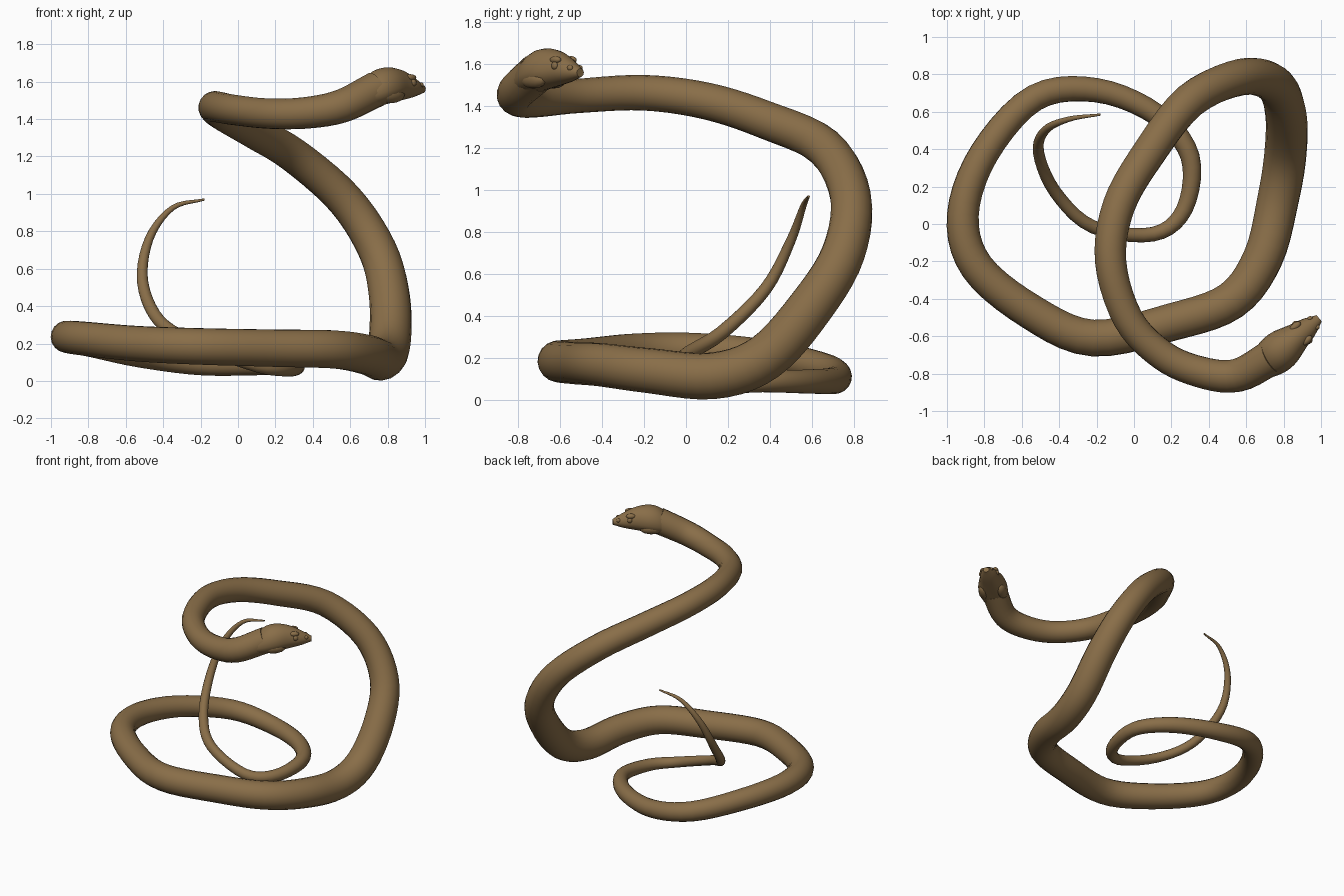
import bpy, bmesh, math
from mathutils import Vector, Matrix

if "Cube" in bpy.data.objects:
    bpy.data.objects.remove(bpy.data.objects["Cube"])

skin = bpy.data.materials.new("brown_skin")
skin.diffuse_color = (0.25, 0.155, 0.065, 1)
skin.use_nodes = True
skin.node_tree.nodes["Principled BSDF"].inputs["Base Color"].default_value = skin.diffuse_color

# Spine from behind the skull to the tail tip
SPINE = [
    (.74, -.71, 1.56), (.55, -.81, 1.468), (.35, -.79, 1.432), (.15, -.70, 1.43), (-.03, -.51, 1.45),
    (-.125, -.2, 1.465), (-.08, .10, 1.425), (.08, .38, 1.335), (.30, .66, 1.205), (.57, .785, .97),
    (.745, .75, .70), (.81, .60, .45), (.81, .38, .205), (.77, .13, .115), (.69, -.18, .14),
    (.52, -.41, .168), (.20, -.525, .175), (-.22, -.61, .185), (-.55, -.47, .20), (-.84, -.23, .228),
    (-.915, .05, .235), (-.80, .38, .21), (-.53, .675, .145), (-.20, .715, .095), (.12, .585, .088),
    (.30, .36, .087), (.27, .08, .068), (.10, -.055, .085), (-.22, -.015, .20), (-.42, .17, .32),
    (-.51, .38, .53), (-.475, .50, .76), (-.35, .56, .925), (-.18, .585, .97)]
# Thickness at every third spine point
RADII = [.095, .081, .088, .098, .113, .103, .095, .079, .058, .039, .030, .006]


def catmull(rows, n):
    """Smoothly subdivide rows of numbers."""
    v = [Vector(r) for r in rows]
    v = [v[0] * 2 - v[1]] + v + [v[-1] * 2 - v[-2]]
    out = []
    for a, b, c, d in zip(v, v[1:], v[2:], v[3:]):
        for k in range(n):
            t = k / n
            out.append(.5 * (2 * b + (c - a) * t + (2 * a - 5 * b + 4 * c - d) * t * t
                             + (3 * b - a - 3 * c + d) * t ** 3))
    return out + [v[-2]]


def finish(bm, name, angle):
    me = bpy.data.meshes.new(name)
    bm.to_mesh(me)
    bm.free()
    me.materials.append(skin)
    ob = bpy.data.objects.new(name, me)
    bpy.context.collection.objects.link(ob)
    bpy.ops.object.select_all(action='DESELECT')
    ob.select_set(True)
    bpy.context.view_layer.objects.active = ob
    bpy.ops.object.shade_smooth_by_angle(angle=math.radians(angle))


def loft(name, rings, angle):
    bm = bmesh.new()
    loops = [[bm.verts.new(p) for p in r] for r in rings]
    n = len(loops[0])
    for a, b in zip(loops, loops[1:]):
        for i in range(n):
            bm.faces.new((a[i], a[(i + 1) % n], b[(i + 1) % n], b[i]))
    bm.faces.new(loops[0])
    bm.faces.new(loops[-1])
    bmesh.ops.recalc_face_normals(bm, faces=bm.faces)
    finish(bm, name, angle)


# Body: round section carried along the spine without twisting
pos = catmull(SPINE, 5)
radii = [v.x for v in catmull([(r, 0) for r in RADII], 15)]
rings, up = [], Vector((0, 0, 1))
for i, (p, r) in enumerate(zip(pos, radii)):
    t = (pos[min(i + 1, len(pos) - 1)] - pos[max(i - 1, 0)]).normalized()
    up = (up - t * up.dot(t)).normalized()
    side = t.cross(up)
    rings.append([p + r * (side * math.cos(a) + up * math.sin(a))
                  for a in (math.tau * k / 18 for k in range(18))])
loft("body", rings, 60)

# Head: local frame, forward along the snout
fwd = Vector((.77, .64, 0)).normalized()
right = fwd.cross(Vector((0, 0, 1)))
frame = Matrix((right, fwd, (0, 0, 1))).transposed().to_4x4()
frame.translation = Vector((.74, -.712, 0))

# Distance forward, half width, bottom, middle and top heights
HEAD = [(-.08, .078, 1.46, 1.525, 1.60), (.0, .104, 1.468, 1.55, 1.66), (.08, .104, 1.483, 1.565, 1.677),
        (.17, .077, 1.50, 1.57, 1.662), (.25, .055, 1.517, 1.568, 1.624), (.325, .022, 1.54, 1.562, 1.58)]
rings = []
for d, w, lo, mid, hi in catmull(HEAD, 4):
    ring = []
    for k in range(20):
        c, s = math.cos(k * math.tau / 20), math.sin(k * math.tau / 20)
        ring.append(frame @ Vector((w * c, d, mid + s * (hi - mid if s > 0 else mid - lo))))
    rings.append(ring)
loft("head", rings, 40)


def blob(name, loc, size):
    bm = bmesh.new()
    bmesh.ops.create_uvsphere(bm, u_segments=14, v_segments=8, radius=1)
    bmesh.ops.transform(bm, matrix=frame @ Matrix.Translation(loc) @ Matrix.Diagonal((*size, 1)), verts=bm.verts)
    finish(bm, name, 60)


# Eyes, brow ridges, nostrils and jaw muscles on both sides
for sx, tag in ((-1, "left"), (1, "right")):
    blob(tag + "_eye", (sx * .061, .207, 1.594), (.013, .019, .019))
    blob(tag + "_brow", (sx * .048, .198, 1.622), (.02, .036, .018))
    blob(tag + "_nostril", (sx * .03, .285, 1.583), (.013, .016, .014))
    blob(tag + "_jaw", (sx * .062, .05, 1.53), (.042, .09, .045))
